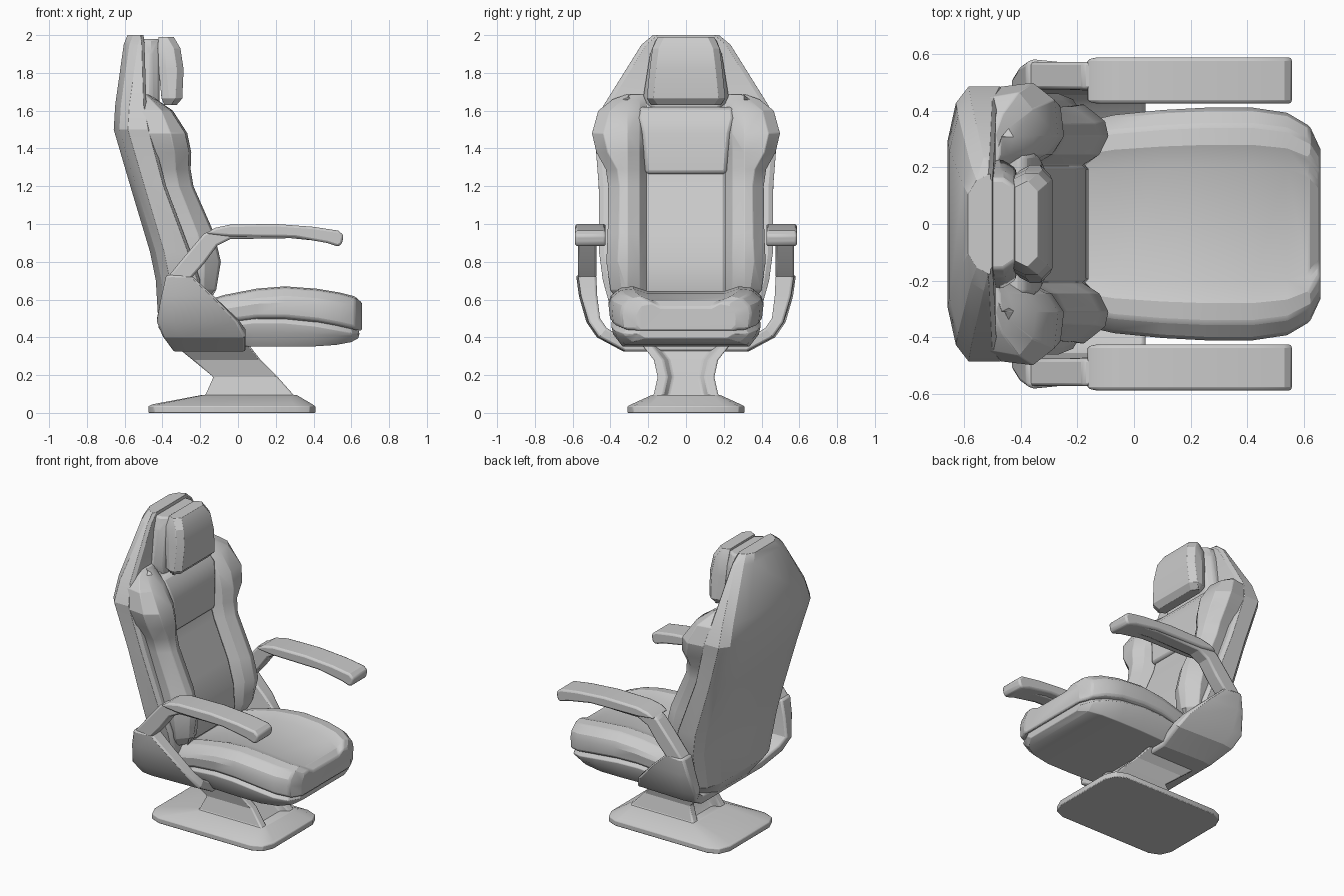
import bpy, bmesh, math
from mathutils import Vector


def finish(name, bm, bevel=0.0, mirror=False, segs=2):
    bmesh.ops.recalc_face_normals(bm, faces=bm.faces)
    me = bpy.data.meshes.new(name)
    bm.to_mesh(me)
    bm.free()
    ob = bpy.data.objects.new(name, me)
    bpy.context.collection.objects.link(ob)
    if bevel:
        m = ob.modifiers.new("Bevel", 'BEVEL')
        m.width, m.segments, m.angle_limit = bevel, segs, math.radians(32)
    if mirror:
        m = ob.modifiers.new("Mirror", 'MIRROR')
        m.use_axis = (False, True, False)
    bpy.ops.object.select_all(action='DESELECT')
    ob.select_set(True)
    bpy.context.view_layer.objects.active = ob
    bpy.ops.object.shade_smooth_by_angle(angle=math.radians(25))
    return ob


def loft(name, rings, bevel=0.0, mirror=False, segs=2):
    """Skin a list of equal-length closed rings and cap both ends."""
    bm = bmesh.new()
    vs = [[bm.verts.new(p) for p in r] for r in rings]
    n = len(vs[0])
    for a, b in zip(vs, vs[1:]):
        for i in range(n):
            j = (i + 1) % n
            bm.faces.new((a[i], a[j], b[j], b[i]))
    bm.faces.new(vs[0])
    bm.faces.new(vs[-1])
    return finish(name, bm, bevel, mirror, segs)


def both(half):
    """Close a half section running from +y by mirroring it to -y."""
    return half + [(x, -y, z) for x, y, z in reversed(half)]


def slab(name, profile, y0, y1, bevel, mirror=True):
    """Extrude an x-z profile across y."""
    return loft(name, [[(x, y, z) for x, z in profile] for y in (y0, y1)], bevel, mirror)


# Base plate: chamfered foot rising to the pedestal
def foot(x0, x1, w, c, z):
    return both([(x0, w - c, z), (x0 + c * .3, w - c * .3, z), (x0 + c, w, z),
                 (x1 - c, w, z), (x1 - c * .3, w - c * .3, z), (x1, w - c, z)])

loft("base_plate", [foot(-.475, .41, .31, .1, 0), foot(-.475, .41, .31, .1, .035),
                    foot(-.455, .395, .29, .1, .045), foot(-.19, .31, .18, .04, .095)], .005)

# Pedestal: slanted column with recessed front and back webs
loft("pedestal", [both([(x0 + .05, w - .08, z), (x0, w - .05, z), (x0, w, z),
                        (x1, w, z), (x1, w - .05, z), (x1 - .05, w - .08, z)])
                  for z, x0, x1, w in [(.05, -.22, .34, .21), (.1, -.17, .29, .17),
                                       (.19, -.13, .21, .15), (.28, -.24, .12, .17),
                                       (.37, -.35, .05, .24)]], .008)

# U-shaped cradle: outer y/z, inner y/z, x range at each station
cradle = [(.57, .73, .475, .73, -.38, -.25), (.555, .62, .47, .62, -.405, -.13),
          (.515, .48, .455, .5, -.43, .0), (.46, .4, .42, .45, -.40, .04),
          (.32, .325, .31, .38, -.345, .04)]
half = [[(x0, yo, zo), (x0 * .8 + x1 * .2, yo + .012, zo), (x1, yo, zo), (x1, yi, zi), (x0, yi, zi)]
        for yo, zo, yi, zi, x0, x1 in cradle]
loft("cradle", half + [[(x, -y, z) for x, y, z in r] for r in reversed(half)], .012)

# Armrests: bent support and wider pad
slab("arm_support", [(-.38, .71), (-.29, .82), (-.18, .95), (-.1, .975), (.48, .95), (.48, .905),
                     (.28, .925), (-.04, .92), (-.11, .885), (-.18, .79), (-.25, .71)],
     .475, .572, .012)
slab("arm_pad", [(-.17, .95), (-.12, .98), (-.04, .997), (.2, 1.0), (.4, .985), (.53, .965),
                 (.56, .94), (.55, .895), (.53, .88), (.47, .9), (.3, .93), (-.05, .935)],
     .425, .587, .016)

# Backrest shell
loft("back_shell", [both([(xb, w * .6, z), (xb + .03, w * .88, z), (xb + .075, w, z),
                          (xf - .015, w, z), (xf, w - .025, z)])
                    for z, w, xb, xf in [(.35, .27, -.35, -.2), (.45, .37, -.42, -.2),
                                         (.7, .44, -.435, -.2), (.85, .46, -.465, -.25),
                                         (1.2, .462, -.57, -.38), (1.5, .485, -.658, -.46),
                                         (1.63, .435, -.65, -.485), (1.95, .235, -.605, -.495),
                                         (2.0, .175, -.585, -.5)]], .01)

# Backrest cushion: recessed middle between side bolsters
loft("back_cushion", [both([(c, .195, z), (c - .012, .207, z), (c * .4 + f * .6, .245, z), (f, .31, z),
                            (f - .012, w - .06, z), (f * .65 + b * .35, w, z), (b, w - .02, z)])
                      for z, w, b, f, c in [(.58, .35, -.3, -.16, -.18), (.65, .40, -.3, -.115, -.16),
                                            (.8, .422, -.34, -.09, -.17), (.95, .415, -.38, -.125, -.21),
                                            (1.2, .412, -.46, -.235, -.315), (1.29, .425, -.48, -.25, -.34),
                                            (1.38, .475, -.5, -.247, -.355), (1.48, .498, -.52, -.268, -.375),
                                            (1.6, .465, -.52, -.345, -.42), (1.66, .39, -.52, -.43, -.46),
                                            (1.685, .32, -.52, -.47, -.475)]], .008)

# Shoulder panel between the bolsters
loft("shoulder_panel", [both([(b, w, z), (f, w, z)]) for z, w, b, f in
                        [(1.265, .215, -.42, -.315), (1.48, .235, -.45, -.325),
                         (1.56, .255, -.48, -.345), (1.62, .25, -.49, -.39)]], .02)

# Headrest: mounting block and pad
loft("headrest_mount", [both([(-.52, w, z), (-.46, w, z), (-.415, w - .03, z)]) for z, w in
                        [(1.6, .2), (1.68, .225), (1.9, .19), (1.98, .16)]], .012)
loft("headrest_pad", [both([(b, w - .02, z), (b + .04, w, z), (f - .035, w, z), (f, w - .035, z)])
                      for z, w, b, f in [(1.63, .185, -.39, -.325), (1.665, .208, -.405, -.295),
                                         (1.82, .192, -.42, -.288), (1.93, .178, -.425, -.305),
                                         (1.99, .15, -.42, -.34)]], .014)

# Seat cushion and under-seat pan, lofted front to back: x, half width, top, split height, bottom
seat = [(-.22, .35, .58, .42, .36), (-.07, .385, .625, .475, .355), (.1, .402, .658, .497, .352),
        (.25, .41, .67, .497, .352), (.42, .41, .657, .48, .352), (.54, .392, .637, .458, .36),
        (.62, .345, .617, .44, .375), (.657, .265, .585, .435, .395)]
loft("seat_cushion", [both([(x, w * .5, t - .025), (x, w * .68, t), (x, w * .85, t - .008),
                            (x, w * .97, t - .05), (x, w, (t + s) / 2), (x, w * .98, s + .015),
                            (x, w * .92, s)])
                      for x, w, t, s, b in seat], .01)
loft("seat_pan", [both([(x - .02, w * .9, s + .01), (x - .015, w * .965, s - .02),
                        (x - .015, w * .94, (s + b) / 2), (x - .02, w * .82, b)])
                  for x, w, t, s, b in seat], .01)
